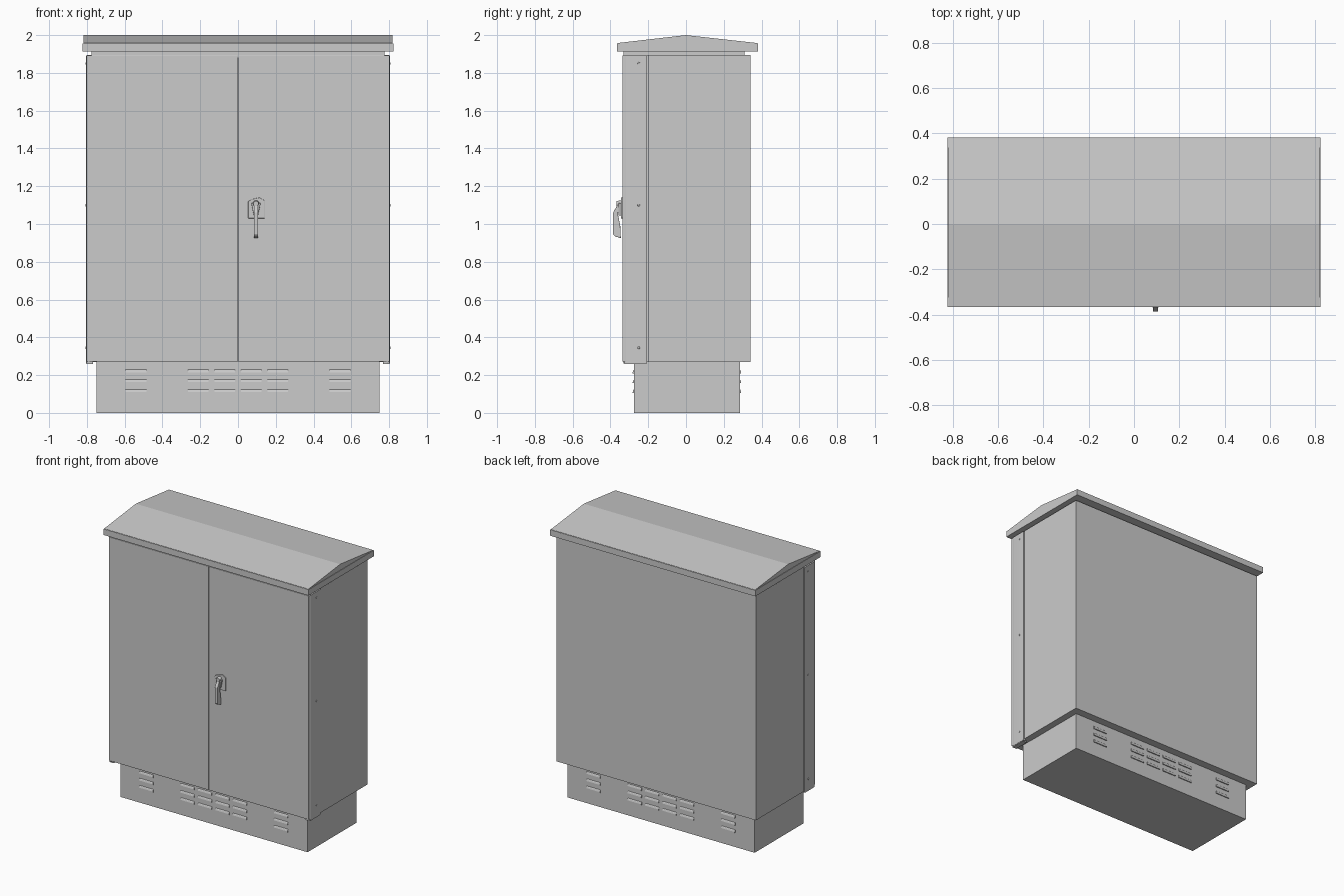
import bpy, bmesh, math
from mathutils import Matrix, Vector

if "Cube" in bpy.data.objects:
    bpy.data.objects.remove(bpy.data.objects["Cube"])


def finish(name, bm, bevel=0.0):
    bmesh.ops.recalc_face_normals(bm, faces=bm.faces[:])
    me = bpy.data.meshes.new(name)
    bm.to_mesh(me)
    bm.free()
    ob = bpy.data.objects.new(name, me)
    bpy.context.collection.objects.link(ob)
    if bevel:
        m = ob.modifiers.new("bevel", 'BEVEL')
        m.width, m.segments = bevel, 2
    return ob


def add_box(bm, x, y, z):
    c = [(p[0] + p[1]) / 2 for p in (x, y, z)]
    s = [p[1] - p[0] for p in (x, y, z)]
    bmesh.ops.create_cube(bm, size=1, matrix=Matrix.Translation(c) @ Matrix.Diagonal((*s, 1)))


def box(name, x, y, z, bevel=0.0):
    bm = bmesh.new()
    add_box(bm, x, y, z)
    return finish(name, bm, bevel)


def add_prism(bm, pts, axis, a, b):
    """Extrude a 2D outline: along x the points are (y, z), along y (x, z), along z (x, y)."""
    def pos(p, t):
        return {'x': (t, *p), 'y': (p[0], t, p[1]), 'z': (*p, t)}[axis]
    lo = [bm.verts.new(pos(p, a)) for p in pts]
    hi = [bm.verts.new(pos(p, b)) for p in pts]
    bm.faces.new(lo)
    bm.faces.new(hi[::-1])
    for i in range(len(pts)):
        j = (i + 1) % len(pts)
        bm.faces.new((lo[i], lo[j], hi[j], hi[i]))


def prism(name, pts, axis, a, b, bevel=0.0):
    bm = bmesh.new()
    add_prism(bm, pts, axis, a, b)
    return finish(name, bm, bevel)


def add_disc(bm, centre, axis, r, depth, sides=12):
    rot = Vector((0, 0, 1)).rotation_difference(Vector(axis)).to_matrix().to_4x4()
    bmesh.ops.create_cone(bm, cap_ends=True, segments=sides, radius1=r, radius2=r * 0.8,
                          depth=depth, matrix=Matrix.Translation(centre) @ rot)


# Plinth and cabinet shell
box("plinth", (-0.75, 0.75), (-0.275, 0.285), (0, 0.28))
box("cabinet_body", (-0.80, 0.80), (-0.20, 0.342), (0.27, 1.895))
box("door_frame", (-0.79, 0.79), (-0.312, -0.19), (0.272, 1.893))
box("roof_neck", (-0.775, 0.775), (-0.33, 0.31), (1.88, 1.925))

# Gabled roof with a folded eave lip
prism("roof", [(-0.363, 1.95), (-0.363, 1.958), (0, 2.0), (0.378, 1.958), (0.378, 1.95)],
      'x', -0.819, 0.819)
box("roof_lip", (-0.822, 0.822), (-0.366, 0.381), (1.913, 1.956))

for side, word in ((-1, "left"), (1, "right")):
    # Door leaf
    x = sorted((side * 0.0025, side * 0.802))
    box(word + "_door", x, (-0.336, -0.31), (0.272, 1.893), 0.003)
    # Rounded side cover strip, L-shaped in plan
    arc = [(0.785 + 0.02 * math.cos(t), -0.31 - 0.02 * math.sin(t))
           for t in (math.pi / 2 * i / 6 for i in range(7))]
    plan = [(0.805, -0.207), *arc, (0.785, -0.207)]
    strip = prism(word + "_side_strip", [(side * a, b) for a, b in plan], 'z', 0.262, 1.893)
    bpy.context.view_layer.objects.active = strip
    strip.select_set(True)
    bpy.ops.object.shade_smooth_by_angle(angle=math.radians(30))
    strip.select_set(False)
    # Foot under the door corner and strip rivets
    box(word + "_strip_foot", sorted((side * 0.768, side * 0.803)), (-0.325, -0.215), (0.258, 0.273))
    bm = bmesh.new()
    for z in (0.345, 1.10, 1.85):
        add_disc(bm, (side * 0.806, -0.25, z), (side, 0, 0), 0.007, 0.004)
    finish(word + "_strip_rivets", bm)

# Louvre vents, hooded slots on the front and back of the plinth
for word, y, out in (("front", -0.275, -1), ("back", 0.285, 1)):
    bm = bmesh.new()
    for cx in (-0.54, -0.21, -0.07, 0.07, 0.21, 0.54):
        for z in (0.105, 0.157, 0.209):
            hood = [(y - out * 0.002, z), (y + out * 0.007, z), (y + out * 0.007, z + 0.006),
                    (y + out * 0.004, z + 0.016), (y - out * 0.002, z + 0.022)]
            add_prism(bm, hood, 'x', cx - 0.055, cx + 0.055)
    finish(word + "_louvres", bm)

# Door handle: backplate, swinging lever, pivot and lock barrel
prism("handle_plate", [(0.054, 1.03), (0.14, 1.03), (0.14, 1.125), (0.115, 1.14),
                       (0.075, 1.132), (0.054, 1.12)], 'y', -0.345, -0.333, 0.002)
prism("handle_lever", [(-0.358, 1.11), (-0.386, 1.06), (-0.386, 0.945), (-0.378, 0.936),
                       (-0.345, 0.925), (-0.348, 0.99), (-0.362, 1.06), (-0.345, 1.06),
                       (-0.345, 1.11)], 'x', 0.084, 0.106, 0.002)
bm = bmesh.new()
add_prism(bm, [(0.07, 1.11), (0.12, 1.11), (0.106, 1.045), (0.084, 1.045)], 'y', -0.358, -0.344)
finish("handle_hub", bm, 0.002)
bm = bmesh.new()
add_disc(bm, (0.095, -0.356, 1.108), (0, -1, 0), 0.017, 0.024, 16)
finish("lock_barrel", bm)
